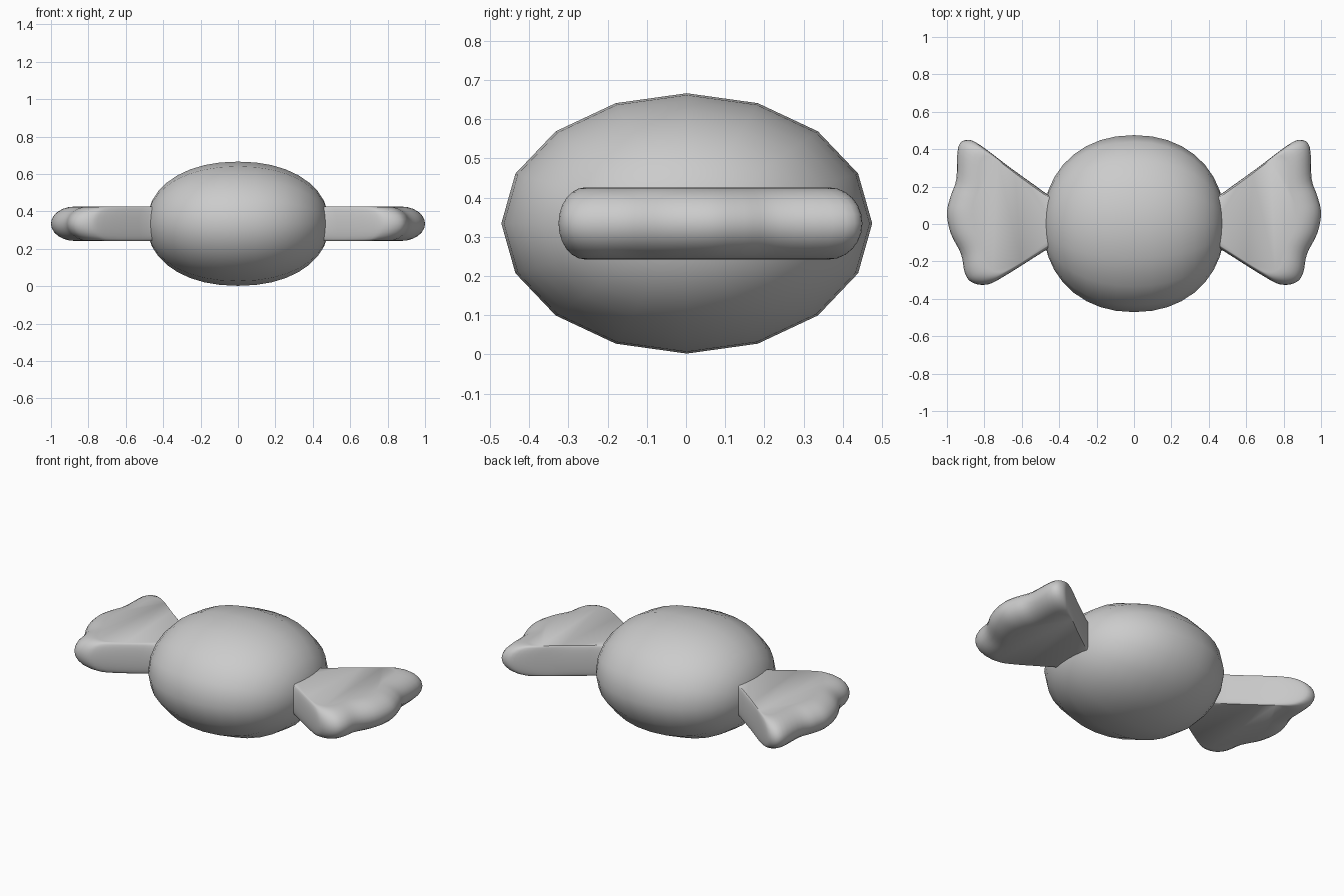
import bpy, bmesh, math
from mathutils import Vector

cube = bpy.data.objects.get("Cube")
if cube:
    bpy.data.objects.remove(cube, do_unlink=True)

MID_Z = 0.334

grey = bpy.data.materials.new("wrapper grey")
grey.use_nodes = True
COLOUR = (0.6, 0.6, 0.6, 1)
grey.diffuse_color = COLOUR
grey.node_tree.nodes["Principled BSDF"].inputs["Base Color"].default_value = COLOUR


def loft(name, rings, tips=None):
    """Skin closed rings of points; close the ends with tip points or flat caps."""
    bm = bmesh.new()
    loops = [[bm.verts.new(p) for p in ring] for ring in rings]
    n = len(loops[0])
    for a, b in zip(loops, loops[1:]):
        for i in range(n):
            j = (i + 1) % n
            bm.faces.new((a[i], a[j], b[j], b[i]))
    for k, loop in enumerate((loops[0], loops[-1])):
        if tips:
            tip = bm.verts.new(tips[k])
            for i in range(n):
                bm.faces.new((loop[i], loop[(i + 1) % n], tip))
        else:
            bm.faces.new(loop)
    bmesh.ops.recalc_face_normals(bm, faces=bm.faces)
    mesh = bpy.data.meshes.new(name)
    bm.to_mesh(mesh)
    bm.free()
    mesh.materials.append(grey)
    mesh.shade_smooth()
    obj = bpy.data.objects.new(name, mesh)
    bpy.context.collection.objects.link(obj)
    return obj


# Sweet body: sixteen-sided barrel running along x, rounded to its ends
LENGTH, DEPTH, HEIGHT, SIDES = 0.487, 0.473, 0.332, 16


def body_ring(t):
    x = LENGTH * math.copysign(abs(math.sin(t)) ** 0.93, t)
    f = math.cos(t) ** 0.93
    angles = [2 * math.pi * i / SIDES for i in range(SIDES)]
    return [(x, 0.002 + DEPTH * f * math.cos(a), MID_Z + HEIGHT * f * math.sin(a))
            for a in angles]


STEPS = 18
body = loft("sweet_body",
            [body_ring(math.pi * (i / STEPS - 0.5)) for i in range(1, STEPS)],
            [(-LENGTH, 0.002, MID_Z), (LENGTH, 0.002, MID_Z)])

# Twisted wrapper ends: wavy fan outline with a rounded rim
OUTLINE = [(0.42, 0.12), (0.48, 0.17), (0.66, 0.30), (0.82, 0.42), (0.89, 0.45),
           (0.94, 0.41), (0.95, 0.24), (0.98, 0.15), (1.0, 0.06), (0.98, -0.05),
           (0.925, -0.16), (0.905, -0.26), (0.87, -0.31), (0.80, -0.325),
           (0.72, -0.295), (0.48, -0.145), (0.42, -0.11)]
ROOT = Vector((0.36, 0.02))


def smooth_outline(points, cuts=4):
    """Closed Catmull-Rom curve through the points."""
    pts = [Vector(p) for p in points]
    n, out = len(pts), []
    for i in range(n):
        a, b, c, d = (pts[(i + k) % n] for k in (-1, 0, 1, 2))
        for s in range(cuts):
            t = s / cuts
            out.append(0.5 * (2 * b + (c - a) * t + (2 * a - 5 * b + 4 * c - d) * t * t
                              + (3 * b - a - 3 * c + d) * t ** 3))
    return out


fan = smooth_outline(OUTLINE)


def fan_ring(t, side):
    scale = 1 - 0.2 * (1 - math.cos(t))
    z = MID_Z + 0.092 * math.sin(t)
    flat = [ROOT + (p - ROOT) * scale for p in fan]
    return [(side * p.x, p.y, z) for p in flat]


for side, label in ((1, "left"), (-1, "right")):
    loft(label + "_wrapper_end",
         [fan_ring(math.pi * (i / 12 - 0.5), side) for i in range(13)])

for obj in bpy.context.scene.objects:
    obj.select_set(obj.name.endswith("wrapper_end"))
    if obj.select_get():
        bpy.context.view_layer.objects.active = obj
bpy.ops.object.shade_smooth_by_angle(angle=math.radians(40))
